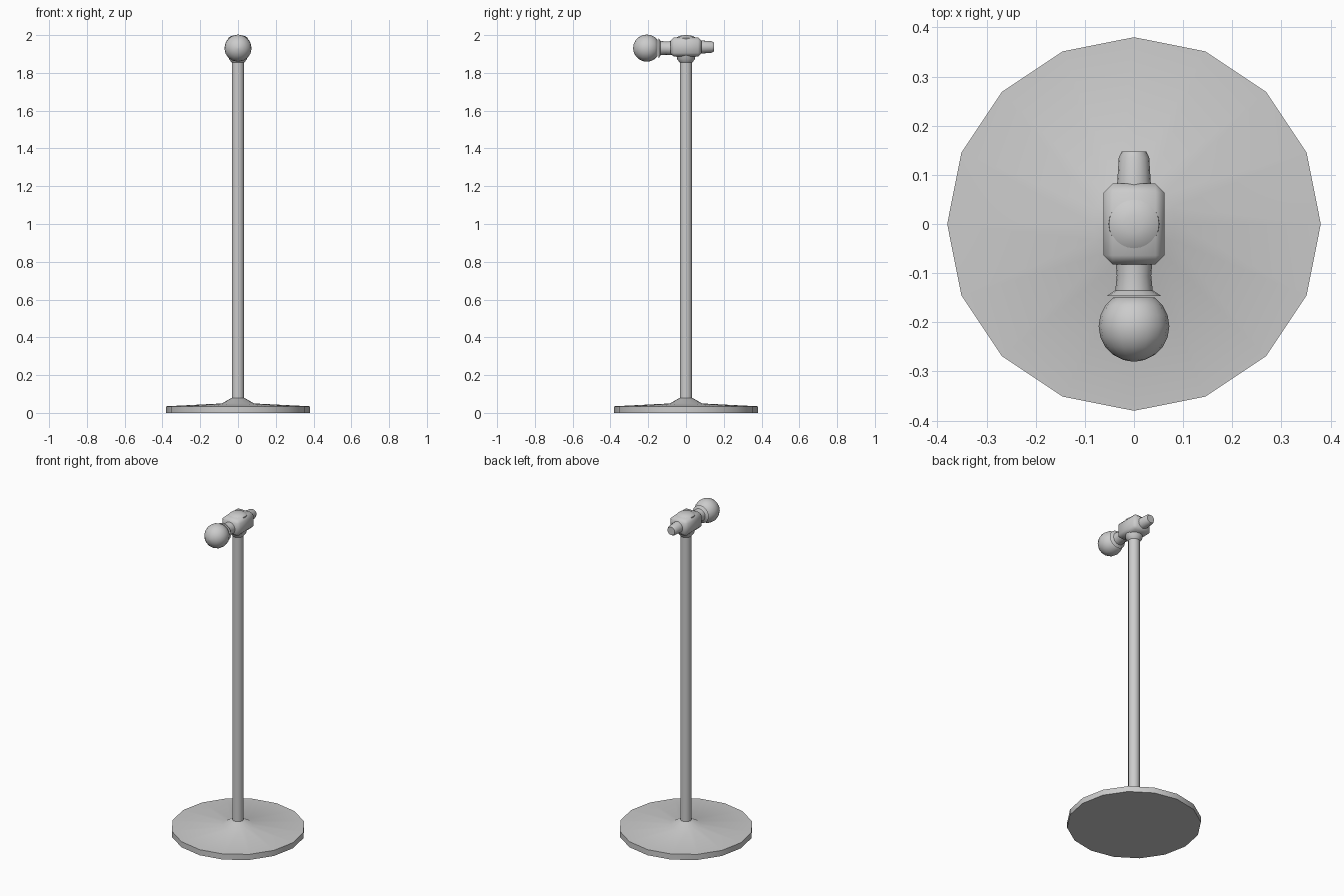
import bpy, bmesh
from math import pi, sin, cos, radians
from mathutils import Matrix

if "Cube" in bpy.data.objects:
    bpy.data.objects.remove(bpy.data.objects["Cube"], do_unlink=True)

GREY = (0.6, 0.6, 0.6, 1)
metal = bpy.data.materials.new("light grey")
metal.use_nodes = True
metal.diffuse_color = GREY
metal.node_tree.nodes["Principled BSDF"].inputs["Base Color"].default_value = GREY


def finish(name, bm, angle):
    bmesh.ops.recalc_face_normals(bm, faces=bm.faces)
    mesh = bpy.data.meshes.new(name)
    bm.to_mesh(mesh)
    bm.free()
    mesh.materials.append(metal)
    ob = bpy.data.objects.new(name, mesh)
    bpy.context.collection.objects.link(ob)
    bpy.ops.object.select_all(action="DESELECT")
    ob.select_set(True)
    bpy.context.view_layer.objects.active = ob
    bpy.ops.object.shade_smooth_by_angle(angle=radians(angle))
    return ob


def lathe(name, profile, sides=16, matrix=Matrix(), angle=40):
    """Turn (radius, height) points about z, capping both ends."""
    bm = bmesh.new()
    rings = [[bm.verts.new((r * cos(2 * pi * i / sides), r * sin(2 * pi * i / sides), z))
              for i in range(sides)] for r, z in profile]
    for a, b in zip(rings, rings[1:]):
        for i in range(sides):
            j = (i + 1) % sides
            bm.faces.new((a[i], a[j], b[j], b[i]))
    bm.faces.new(rings[0])
    bm.faces.new(rings[-1])
    bm.transform(matrix)
    return finish(name, bm, angle)


# Low disc foot with a flare into the pole
lathe("base", [(0.38, 0), (0.38, 0.035), (0.085, 0.05), (0.033, 0.08)])

# Pole and the collar under the head
lathe("pole", [(0.033, 0.06), (0.033, 1.88)])
lathe("collar", [(0.033, 1.855), (0.047, 1.872), (0.052, 1.9)])

# Chamfered head block
HEAD_Z = 1.937
bm = bmesh.new()
bmesh.ops.create_cube(bm, size=1)
bm.transform(Matrix.Translation((0, 0, HEAD_Z)) @ Matrix.Diagonal((0.124, 0.164, 0.1, 1)))
bmesh.ops.bevel(bm, geom=bm.edges[:], offset=0.018, segments=1, affect="EDGES")
finish("head_block", bm, 50)

# Rounded cap on top of the block
lathe("top_cap", [(0.052, 1.975), (0.051, 1.986), (0.037, 1.995), (0.018, 1.999), (0.004, 2.0)],
      sides=24)

# Rear pin, turned towards the back
to_back = Matrix.Translation((0, 0, HEAD_Z)) @ Matrix.Rotation(-pi / 2, 4, "X")
lathe("rear_pin", [(0.035, 0.07), (0.031, 0.135), (0.025, 0.147)], matrix=to_back)

# Neck and ball knob, turned towards the front
to_front = Matrix.Translation((0, 0, 1.931)) @ Matrix.Rotation(pi / 2, 4, "X")
lathe("knob_neck", [(0.038, 0.07), (0.035, 0.105), (0.038, 0.135), (0.055, 0.146)], matrix=to_front)
R, C = 0.072, 0.208
ball = [(R * sin(t), C - R * cos(t)) for t in (pi * k / 10 for k in range(2, 10))]
lathe("knob_ball", ball + [(0.003, C + R)], matrix=to_front, angle=50)
